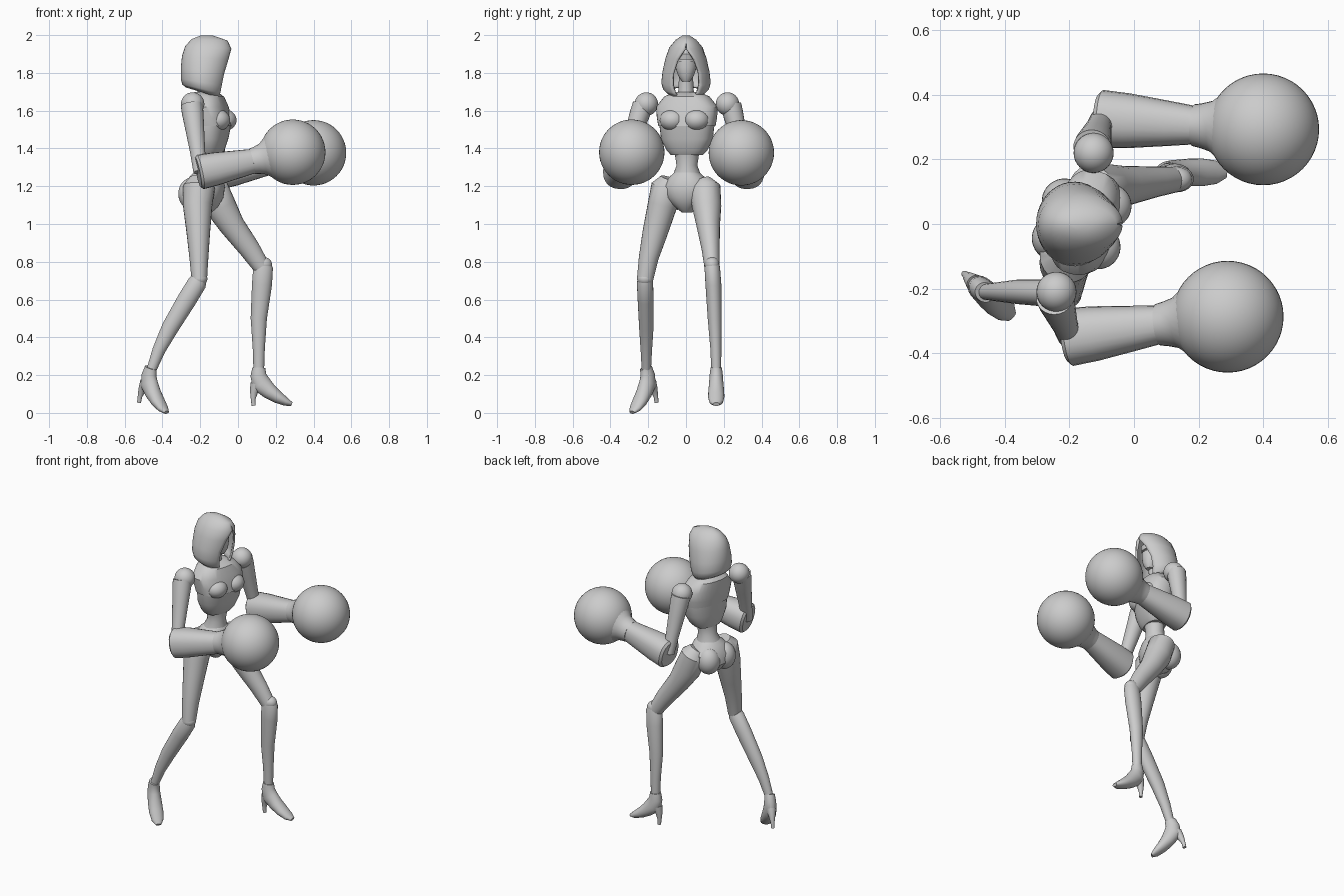
import bpy
import bmesh
import math
from mathutils import Vector, Matrix

cube = bpy.data.objects.get("Cube")
if cube:
    bpy.data.objects.remove(cube, do_unlink=True)

# One plain material for the whole figure
COLOUR = (0.6, 0.6, 0.6, 1.0)
grey = bpy.data.materials.new("plain_grey")
grey.use_nodes = True
grey.diffuse_color = COLOUR
grey.node_tree.nodes["Principled BSDF"].inputs["Base Color"].default_value = COLOUR

UP = Vector((0, 0, 1))
SIDE = Vector((0, 1, 0))


def finish(name, bm, sharp=38):
    """Turn a bmesh into a smooth shaded object with sharp edges kept."""
    bmesh.ops.recalc_face_normals(bm, faces=bm.faces[:])
    mesh = bpy.data.meshes.new(name)
    bm.to_mesh(mesh)
    bm.free()
    mesh.materials.append(grey)
    mesh.shade_smooth()
    mesh.set_sharp_from_angle(angle=math.radians(sharp))
    obj = bpy.data.objects.new(name, mesh)
    bpy.context.collection.objects.link(obj)
    return obj


def bridge(bm, rings, closed=True):
    """Join neighbouring rings of vertices with quads."""
    for a, b in zip(rings, rings[1:]):
        count = len(a)
        for i in range(count if closed else count - 1):
            j = (i + 1) % count
            bm.faces.new((a[i], a[j], b[j], b[i]))


def tube(name, rows, side=SIDE, axis=None, power=2.0, sides=24):
    """Loft oval rings; a row is x, y, z, front radius, side radius."""
    bm = bmesh.new()
    points = [Vector(r[:3]) for r in rows]
    rings = []
    for k, row in enumerate(rows):
        along = axis or points[min(k + 1, len(rows) - 1)] - points[max(k - 1, 0)]
        along = along.normalized()
        front = side.cross(along).normalized()
        across = along.cross(front)
        ring = []
        for i in range(sides):
            a = math.tau * i / sides
            c, s = math.cos(a), math.sin(a)
            u = math.copysign(abs(c) ** (2 / power), c) * row[3]
            v = math.copysign(abs(s) ** (2 / power), s) * row[4]
            ring.append(bm.verts.new(points[k] + front * u + across * v))
        rings.append(ring)
    bridge(bm, rings)
    bm.faces.new(rings[0])
    bm.faces.new(rings[-1])
    return finish(name, bm)


def ball(name, centre, radii, turn=0.0, segments=32):
    bm = bmesh.new()
    place = (Matrix.Translation(centre) @ Matrix.Rotation(turn, 4, "Z")
             @ Matrix.Diagonal((*radii, 1)))
    bmesh.ops.create_uvsphere(bm, u_segments=segments, v_segments=segments // 2,
                              radius=1, matrix=place)
    return finish(name, bm)


# Torso, turned slightly to the figure's right
TURN = math.radians(-15)
FRONT = Vector((math.cos(TURN), math.sin(TURN), 0))
ACROSS = UP.cross(FRONT)


def trunk(name, rows, power):
    """Stack level ovals; a row is z, centre x, depth radius, width radius."""
    return tube(name, [(x, 0.005, z, d, w) for z, x, d, w in rows],
                side=ACROSS, axis=UP, power=power, sides=32)


trunk("upper_chest", [(1.70, -.175, .05, .06), (1.675, -.165, .085, .12),
                      (1.62, -.155, .095, .165), (1.56, -.145, .1, .16),
                      (1.52, -.14, .1, .152)], 2.5)
trunk("rib_cage", [(1.525, -.14, .096, .147), (1.45, -.145, .086, .138),
                   (1.39, -.15, .073, .108), (1.365, -.155, .06, .085)], 2.4)
trunk("waist", [(1.42, -.15, .06, .075), (1.36, -.155, .057, .063),
                (1.31, -.16, .056, .055), (1.25, -.17, .075, .078)], 2)
trunk("pelvis", [(1.275, -.165, .065, .062), (1.25, -.17, .085, .092),
                 (1.2, -.18, .108, .13), (1.14, -.185, .106, .115),
                 (1.09, -.18, .075, .06), (1.06, -.175, .035, .025)], 2.2)
for label, s in (("left", 1), ("right", -1)):
    at = Vector((-.14, .005, 1.55)) + FRONT * .05 + ACROSS * .066 * s
    ball(label + "_bust", at, (.067, .068, .058), TURN)
    at = Vector((-.2, .005, 1.16)) + FRONT * -.03 + ACROSS * .06 * s
    ball(label + "_buttock", at, (.072, .07, .085), TURN)

# Neck, head and face mask
tube("neck", [(-.18, 0, 1.64, .06, .06), (-.17, 0, 1.71, .042, .04),
              (-.16, 0, 1.82, .04, .036)], axis=UP)
ball("head", (-.16, 0, 1.86), (.075, .06, .09))
tube("face_mask", [(-.125, 0, 1.755, .025, .022), (-.125, 0, 1.785, .042, .042),
                   (-.135, 0, 1.83, .057, .056), (-.14, 0, 1.862, .062, .059)],
     axis=UP)
tube("brow_visor", [(-.135, 0, 1.872, .06, .058), (-.133, 0, 1.9, .064, .056),
                    (-.14, 0, 1.925, .05, .04)], axis=UP)

# Hood: open-fronted shell; a row is z, centre x, depth, width, opening angle
HOOD = [(1.997, -.165, .035, .02, 0), (1.975, -.15, .095, .055, 0),
        (1.935, -.157, .122, .088, .05), (1.88, -.168, .128, .108, .42),
        (1.81, -.177, .126, .124, .6), (1.75, -.185, .118, .131, .58),
        (1.715, -.187, .108, .122, .52), (1.695, -.185, .092, .1, .5)]
bm = bmesh.new()
rings = []
for k, (z, x, depth, width, gap) in enumerate(HOOD):
    ring = []
    for i in range(33):
        a = gap + (math.tau - 2 * gap) * i / 32
        dip = .028 * math.cos(a) * k / (len(HOOD) - 1)
        ring.append(bm.verts.new((x + depth * math.cos(a),
                                  width * math.sin(a), z - dip)))
    rings.append(ring)
bridge(bm, rings, closed=False)
bm.faces.new(rings[0][:-1])
bmesh.ops.remove_doubles(bm, verts=bm.verts[:], dist=.0005)
hood = finish("hood", bm, 50)
shell = hood.modifiers.new("thickness", "SOLIDIFY")
shell.thickness = .012
shell.offset = -1


# Arms, each ending in a round glove
def arm(label, s, shoulder, elbow, wrist, glove):
    shoulder, elbow, wrist, glove = map(Vector, (shoulder, elbow, wrist, glove))
    ball(label + "_shoulder", shoulder, (.062,) * 3)
    start = shoulder + Vector((-.005, .018 * s, -.005))
    rows = [(*start.lerp(elbow, t), r, r * .95)
            for t, r in ((0, .058), (.12, .057), (.35, .05), (.7, .04), (1, .036))]
    tube(label + "_upper_arm", rows)
    reach = elbow.lerp(wrist, -.04)
    rows = [(*reach.lerp(wrist, t), a, b)
            for t, a, b in ((0, .08, .076), (.04, .092, .09), (.3, .088, .085),
                            (.7, .074, .07), (1, .064, .058))]
    tube(label + "_forearm", rows, power=2.3)
    rows = [(*wrist.lerp(glove, t), r, r * .95)
            for t, r in ((-.08, .068), (.04, .073), (.2, .083), (.36, .11),
                         (.46, .125))]
    tube(label + "_glove_cuff", rows)
    ball(label + "_glove", glove, (.173,) * 3, segments=48)


arm("left", 1, (-.125, .22, 1.635), (-.1, .325, 1.275), (.2, .305, 1.335),
    (.4, .293, 1.377))
arm("right", -1, (-.24, -.21, 1.635), (-.2, -.35, 1.275), (.09, -.31, 1.335),
    (.29, -.287, 1.38))

# Legs
tube("left_thigh", [(-.145, .085, 1.225, .05, .05), (-.13, .1, 1.19, .078, .083),
                    (-.09, .11, 1.09, .082, .077), (-.03, .118, .99, .067, .062),
                    (.06, .13, .87, .056, .048), (.123, .137, .775, .045, .04)])
tube("left_shin", [(.13, .138, .805, .034, .032), (.133, .139, .77, .052, .041),
                   (.127, .145, .68, .053, .042), (.11, .152, .5, .043, .037),
                   (.11, .158, .34, .032, .029), (.11, .16, .22, .028, .026)])
ball("left_knee", (.135, .138, .785), (.045, .038, .04))
tube("right_thigh", [(-.2, -.085, 1.24, .055, .05), (-.207, -.1, 1.195, .085, .085),
                     (-.214, -.125, 1.1, .078, .078), (-.21, -.165, .95, .062, .066),
                     (-.207, -.198, .82, .05, .052), (-.205, -.217, .705, .041, .043)])
tube("right_shin", [(-.2, -.217, .725, .035, .034), (-.215, -.217, .69, .05, .043),
                    (-.27, -.214, .6, .051, .042), (-.36, -.21, .45, .045, .038),
                    (-.42, -.21, .33, .034, .03), (-.463, -.21, .215, .025, .024)])
ball("right_knee", (-.205, -.217, .71), (.043, .042, .038))


# High-heeled shoes, built along a heading and pitched about the ankle
def shoe(label, ankle, heading, pitch):
    ahead = Vector((math.cos(heading), math.sin(heading), 0))
    across = UP.cross(ahead)
    c, s = math.cos(pitch), math.sin(pitch)

    def place(u, z, a, b):
        point = Vector(ankle) + ahead * (u * c + z * s) + UP * (z * c - u * s)
        return (*point, a, b)

    tube(label + "_shoe",
         [place(*r) for r in ((0, .01, .034, .03), (-.002, -.03, .042, .035),
                              (.012, -.075, .052, .038), (.055, -.115, .042, .042),
                              (.1, -.147, .033, .043), (.145, -.172, .022, .036),
                              (.175, -.184, .01, .018))], side=across)
    tube(label + "_heel",
         [place(*r) for r in ((-.012, -.08, .034, .03), (-.026, -.12, .021, .02),
                              (-.03, -.16, .012, .012), (-.027, -.192, .011, .01))],
         side=across)


shoe("left", (.11, .16, .23), 0, 0)
shoe("right", (-.463, -.21, .23), math.radians(-42), math.radians(17))
